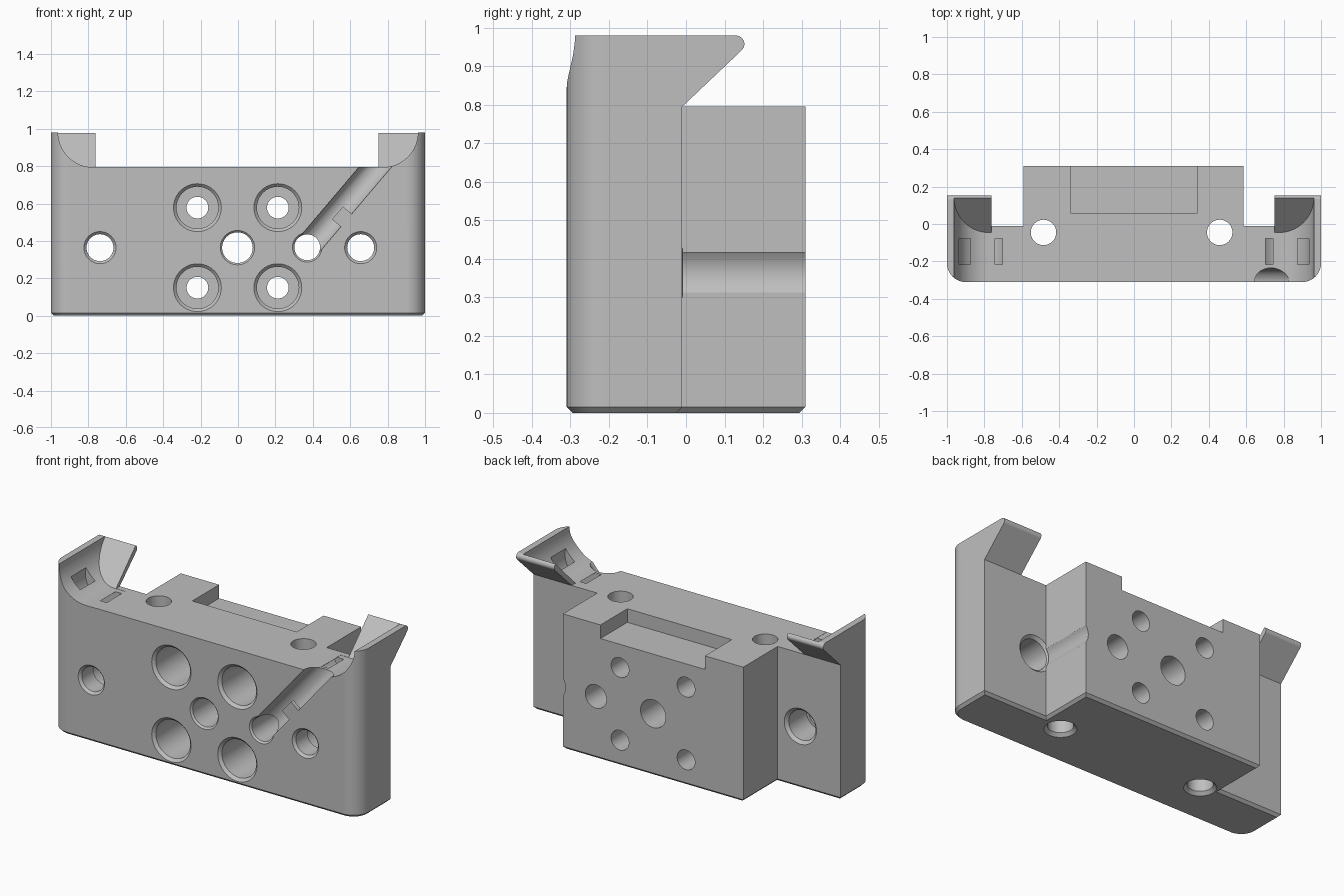
import bpy, bmesh
from math import pi, sin, cos, radians
from mathutils import Matrix, Vector

cube = bpy.data.objects.get("Cube")
if cube:
    bpy.data.objects.remove(cube, do_unlink=True)

grey = bpy.data.materials.new("plain grey")
grey.use_nodes = True
grey.diffuse_color = (0.52, 0.52, 0.52, 1)
grey.node_tree.nodes["Principled BSDF"].inputs["Base Color"].default_value = (0.52, 0.52, 0.52, 1)

TOP, WING_TOP, FRONT, STEP, BACK = 0.795, 0.98, -0.31, -0.01, 0.31


def finish(bm, name):
    bmesh.ops.recalc_face_normals(bm, faces=bm.faces)
    mesh = bpy.data.meshes.new(name)
    bm.to_mesh(mesh)
    bm.free()
    mesh.materials.append(grey)
    ob = bpy.data.objects.new(name, mesh)
    bpy.context.collection.objects.link(ob)
    return ob


def prism(name, points, axis, lo, hi, bevel=0, shear=None):
    """Extrude a flat outline along an axis, given in the order of the other two axes."""
    def place(p, t):
        c = list(p)
        c.insert("xyz".index(axis), t)
        return c
    bm = bmesh.new()
    a = [bm.verts.new(place(p, lo)) for p in points]
    b = [bm.verts.new(place(p, shear(p) if shear else hi)) for p in points]
    base = bm.faces.new(a)
    bm.faces.new(b)
    for i in range(len(a)):
        j = (i + 1) % len(a)
        bm.faces.new((a[i], a[j], b[j], b[i]))
    bmesh.ops.recalc_face_normals(bm, faces=bm.faces)
    if bevel:
        bmesh.ops.bevel(bm, geom=list(base.edges), offset=bevel, segments=1, affect='EDGES')
    return finish(bm, name)


def box(name, x, y, z):
    return prism(name, [(x[0], y[0]), (x[1], y[0]), (x[1], y[1]), (x[0], y[1])], 'z', *z)


def arc(cx, cy, r, start, end, n):
    angles = [radians(start + (end - start) * i / n) for i in range(n + 1)]
    return [(cx + r * cos(a), cy + r * sin(a)) for a in angles]


def lathe(name, profile, origin, direction, n=40):
    """Revolve (distance, radius) pairs about a line."""
    bm = bmesh.new()
    rings = []
    for t, r in profile:
        rings.append([bm.verts.new((r * cos(2 * pi * i / n), r * sin(2 * pi * i / n), t)) for i in range(n)])
    for p, q in zip(rings, rings[1:]):
        for i in range(n):
            j = (i + 1) % n
            bm.faces.new((p[i], p[j], q[j], q[i]))
    bm.faces.new(rings[0])
    bm.faces.new(rings[-1])
    turn = Vector((0, 0, 1)).rotation_difference(Vector(direction)).to_matrix().to_4x4()
    bm.transform(Matrix.Translation(origin) @ turn)
    return finish(bm, name)


def combine(target, tool, operation='DIFFERENCE'):
    mod = target.modifiers.new("combine", 'BOOLEAN')
    mod.operation, mod.solver, mod.object = operation, 'EXACT', tool
    bpy.context.view_layer.objects.active = target
    bpy.ops.object.modifier_apply(modifier=mod.name)
    bpy.data.objects.remove(tool, do_unlink=True)


# T-shaped body with rounded front corners and a bottom chamfer
plan = arc(-0.9, -0.21, 0.1, 180, 270, 10) + arc(0.9, -0.21, 0.1, 270, 360, 10)
plan += [(1, STEP), (0.585, STEP), (0.585, BACK), (-0.59, BACK), (-0.59, STEP), (-1, STEP)]
body = prism("mount_block", plan, 'z', 0, WING_TOP, bevel=0.015)

# Leaning hooks at both ends
hook = [(-0.15, TOP - 0.1), (STEP, TOP - 0.1), (STEP, TOP)]
hook += arc(0.13, 0.958, 0.022, -45, 90, 6) + [(-0.15, WING_TOP)]
combine(body, prism("left_hook", hook, 'x', 0.752, 1), 'UNION')
combine(body, prism("right_hook", hook, 'x', -1, -0.763), 'UNION')

# Clear the top between the hooks, and the rear recess
combine(body, box("top_cut", (-0.763, 0.752), (-1, 1), (TOP, 1.3)))
combine(body, box("recess_cut", (-0.34, 0.34), (0.06, 0.5), (TOP - 0.08, 1)))

for side in (-1, 1):
    # Concave cradle ending at the leaning hook face
    curve = [(side * x, z) for x, z in arc(0.775, 0.981, 0.187, 0, -90, 16)]
    cradle = [(side * 0.7, 1.2), (side * 0.962, 1.2)] + curve + [(side * 0.7, 0.794 + 0.0005)]
    cradle[-1] = (side * 0.7, curve[-1][1])
    combine(body, prism("cradle_cut", cradle, 'y', -0.6, 0, shear=lambda p: p[1] - 0.84))
    # Curved strap tunnel under the cradle
    ring = arc(side * 0.8, 0.85, 0.14, 90 - side * 120, 90 - side * 300, 24)
    ring = arc(0.8, 0.85, 0.14, 20, -150, 20) + arc(0.8, 0.85, 0.08, -150, 20, 20)
    tunnel = [(side * x, z) for x, z in ring]
    combine(body, prism("strap_cut", tunnel, 'y', -0.217, -0.077))

ALONG_Y = (0, 1, 0)


def front_hole(x, z, r, rim, tail):
    lead = [(FRONT - 0.02, r + rim + 0.02), (FRONT + rim, r)]
    combine(body, lathe("hole_cut", lead + tail, (x, 0, z), ALONG_Y))


# Four counterbored screw holes
for x in (-0.217, 0.213):
    for z in (0.15, 0.578):
        front_hole(x, z, 0.112, 0.016, [(0.1, 0.112), (0.1, 0.058), (0.5, 0.058)])

# Centre hole and cable hole
front_hole(-0.003, 0.364, 0.082, 0.01, [(0.5, 0.082)])
front_hole(0.37, 0.366, 0.069, 0.01, [(0.5, 0.069)])

# Outer holes, widened from the rear
for x in (-0.738, 0.656):
    front_hole(x, 0.364, 0.072, 0.014,
               [(-0.19, 0.072), (-0.19, 0.088), (STEP - 0.017, 0.088), (STEP, 0.105), (STEP + 0.0005, 0.088), (0.5, 0.088)])

# Vertical rod holes, chamfered underneath
for x in (-0.484, 0.458):
    combine(body, lathe("rod_cut", [(-0.02, 0.106), (0.018, 0.068), (1.2, 0.068)], (x, -0.045, 0), (0, 0, 1)))

# Slanted cable channel running from the cable hole to the top
run = Vector((0.647, 0, 0.763)).normalized()
across = Vector((run.z, 0, -run.x))
start = Vector((0.37, 0, 0.366))


def slant(t, s):
    p = start + run * t + across * s
    return p.x, p.z


combine(body, lathe("channel_cut", [(0, 0.067), (0.66, 0.067)], start + Vector((0, -0.302, 0)), run, 32))
# Small retaining tab across half of the channel
tab = [slant(0.2, 0.005), slant(0.29, 0.005), slant(0.29, 0.09), slant(0.2, 0.09)]
combine(body, prism("channel_tab", tab, 'y', FRONT + 0.001, FRONT + 0.025), 'UNION')

# Smooth curves, crisp edges
bpy.ops.object.select_all(action='DESELECT')
body.select_set(True)
bpy.context.view_layer.objects.active = body
bpy.ops.object.shade_smooth_by_angle(angle=radians(25))
weighted = body.modifiers.new("weighted", 'WEIGHTED_NORMAL')
weighted.keep_sharp = True
